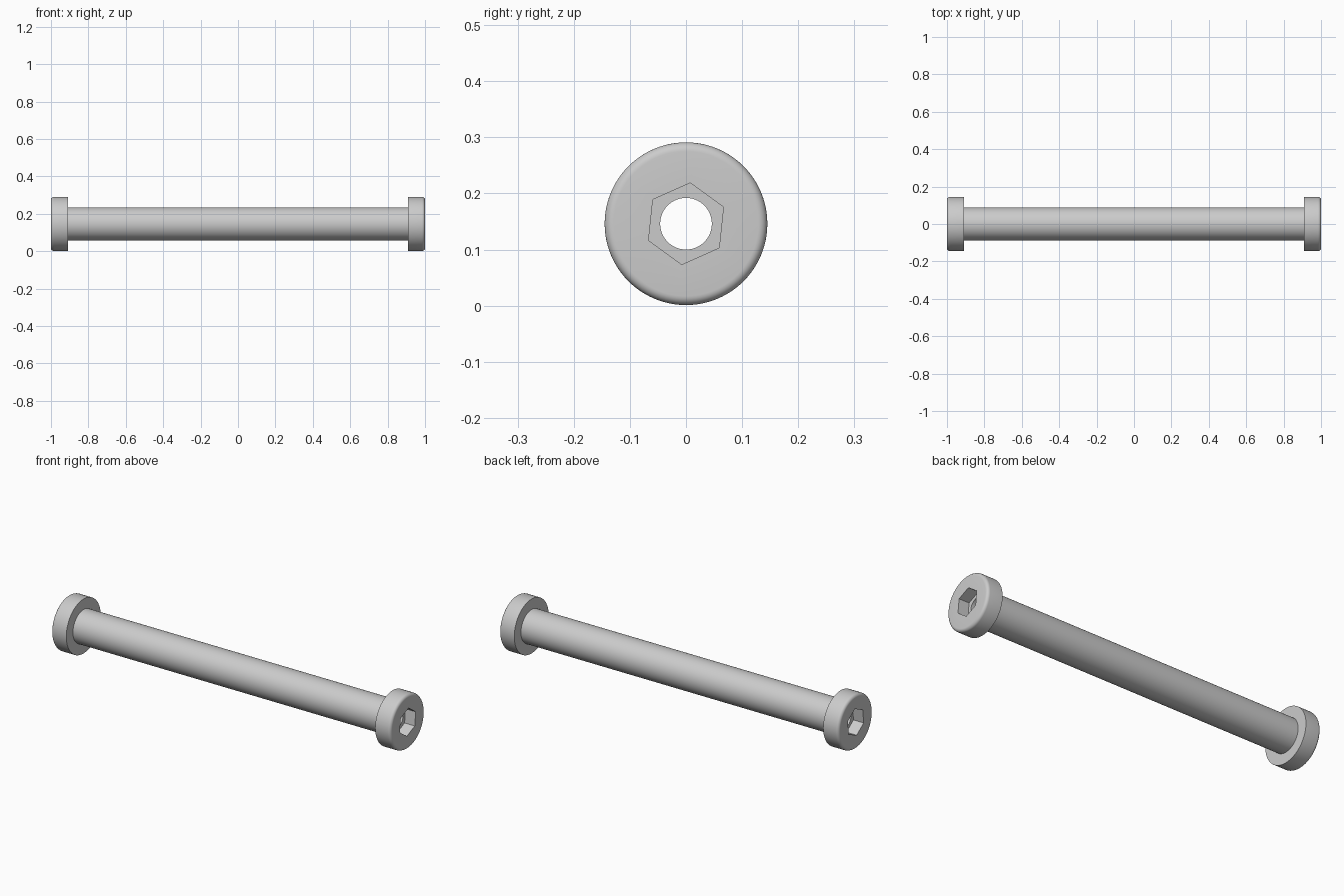
import bpy, bmesh
from math import pi, cos, sin, radians
from mathutils import Matrix

if "Cube" in bpy.data.objects:
    bpy.data.objects.remove(bpy.data.objects["Cube"])

SEG = 96
Z = 0.146           # axis height
BORE, SHAFT, HEAD = 0.046, 0.089, 0.145
INNER, FILLET, SOCKET = 0.91, 0.016, 0.06


def add_object(name, bm):
    bmesh.ops.recalc_face_normals(bm, faces=bm.faces)
    mesh = bpy.data.meshes.new(name)
    bm.to_mesh(mesh)
    bm.free()
    obj = bpy.data.objects.new(name, mesh)
    bpy.context.collection.objects.link(obj)
    obj.location.z = Z
    return obj


# Sleeve body: half profile (x, radius) from the middle of the shaft to the bore
half = [(INNER, SHAFT), (INNER, HEAD)]
for i in range(7):
    a = pi / 2 * i / 6
    half.append((1 - FILLET + FILLET * sin(a), HEAD - FILLET + FILLET * cos(a)))
half.append((1, BORE))
profile = half + [(-x, r) for x, r in reversed(half)]

bm = bmesh.new()
rings = [[bm.verts.new((x, r * cos(2 * pi * i / SEG), r * sin(2 * pi * i / SEG)))
          for i in range(SEG)] for x, r in profile]
for a, b in zip(rings, rings[1:] + rings[:1]):
    for i in range(SEG):
        j = (i + 1) % SEG
        bm.faces.new((a[i], a[j], b[j], b[i]))
body = add_object("flanged_sleeve", bm)

# Hex sockets cut in both heads
for side, name in ((1, "right_socket_cutter"), (-1, "left_socket_cutter")):
    bm = bmesh.new()
    bmesh.ops.create_cone(bm, cap_ends=True, segments=6, radius1=0.073,
                          radius2=0.073, depth=2 * SOCKET)
    # turn the hexagon so one corner points 24 degrees above +y
    first = max(bm.verts, key=lambda v: v.co.x).co
    bmesh.ops.transform(bm, verts=bm.verts, matrix=(
        Matrix.Translation((side, 0, 0))
        @ Matrix.Rotation(radians(24), 4, 'X')
        @ Matrix(((0, 0, 1, 0), (1, 0, 0, 0), (0, 1, 0, 0), (0, 0, 0, 1)))
        @ Matrix.Rotation(-first.to_2d().angle_signed((1, 0)) * -1, 4, 'Z')))
    cutter = add_object(name, bm)
    cutter.hide_render = True
    cutter.hide_set(True)
    mod = body.modifiers.new(name, 'BOOLEAN')
    mod.operation = 'DIFFERENCE'
    mod.solver = 'EXACT'
    mod.object = cutter

# Apply the cuts and smooth the round surfaces
bpy.context.view_layer.objects.active = body
body.select_set(True)
for mod in list(body.modifiers):
    cutter = mod.object
    bpy.ops.object.modifier_apply(modifier=mod.name)
    bpy.data.objects.remove(cutter)
bpy.ops.object.shade_smooth_by_angle(angle=radians(30))
